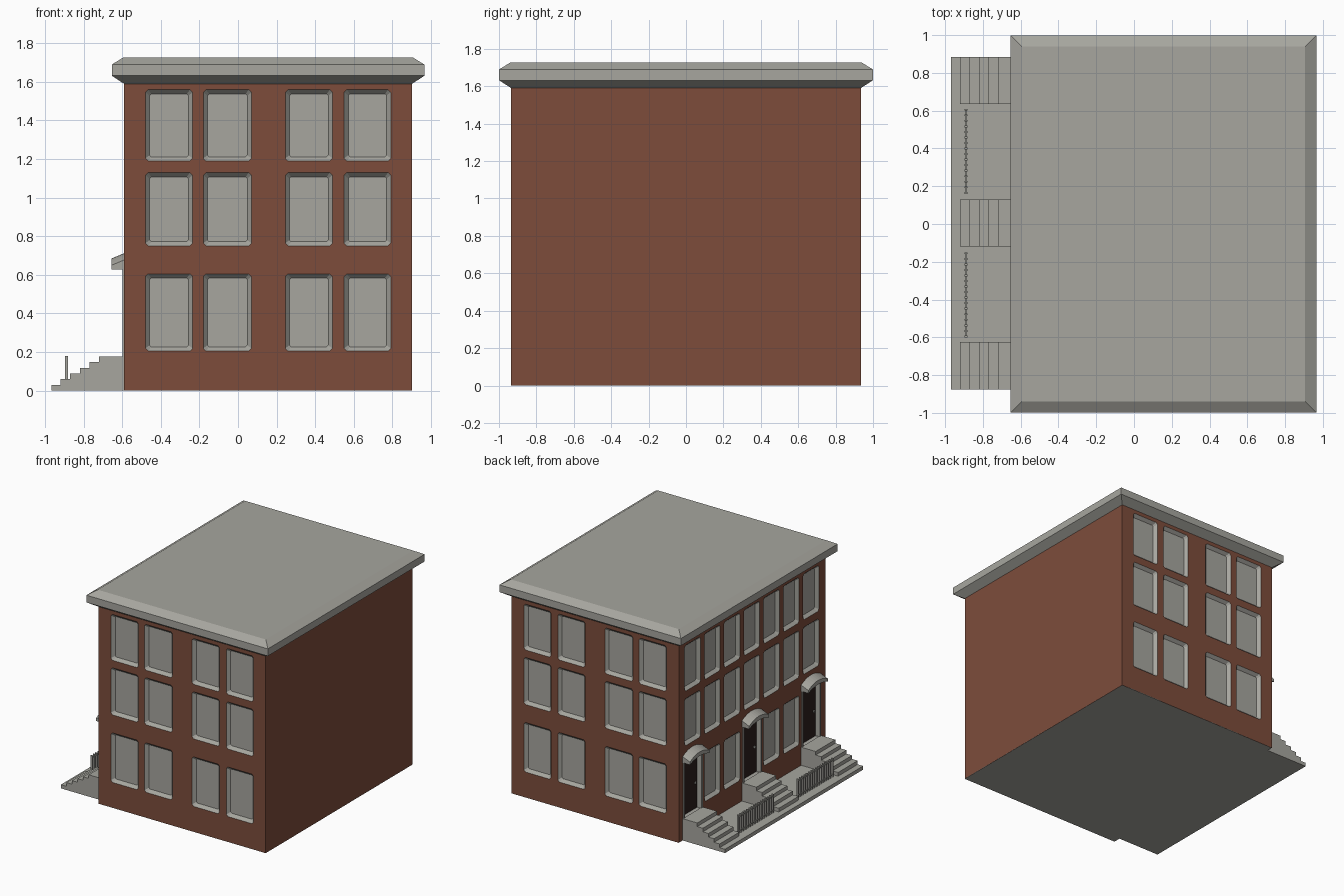
import bpy, bmesh
from mathutils import Vector

if "Cube" in bpy.data.objects:
    bpy.data.objects.remove(bpy.data.objects["Cube"])


def material(name, rgb):
    m = bpy.data.materials.new(name)
    m.diffuse_color = (*rgb, 1)
    m.use_nodes = True
    m.node_tree.nodes["Principled BSDF"].inputs["Base Color"].default_value = m.diffuse_color
    return m


BRICK = material("brick_brown", (0.205, 0.073, 0.044))
STONE = material("stone_grey", (0.385, 0.38, 0.345))
DOOR = material("door_dark", (0.024, 0.014, 0.012))

X0, X1, Y0, Y1, TOP = -0.59, 0.902, -0.935, 0.935, 1.59
ROWS = [(0.205, 0.605), (0.75, 1.13), (1.19, 1.56)]
DOORS_Y = [0.76, 0.005, -0.75]


def finish(bm, name, mats, recalc=True):
    if recalc:
        bmesh.ops.recalc_face_normals(bm, faces=bm.faces)
    me = bpy.data.meshes.new(name)
    bm.to_mesh(me)
    bm.free()
    for m in mats:
        me.materials.append(m)
    ob = bpy.data.objects.new(name, me)
    bpy.context.collection.objects.link(ob)
    return ob


def add_box(bm, a, b):
    mid = [(p + q) / 2 for p, q in zip(a, b)]
    vs = bmesh.ops.create_cube(bm, size=1)["verts"]
    for v in vs:
        v.co = Vector([m + c * (q - p) for m, c, p, q in zip(mid, v.co, a, b)])


def loft(bm, rings):
    # skin a list of equal closed rings and cap both ends
    vr = [[bm.verts.new(p) for p in r] for r in rings]
    n = len(vr[0])
    for a, b in zip(vr, vr[1:]):
        for i in range(n):
            bm.faces.new((a[i], a[(i + 1) % n], b[(i + 1) % n], b[i]))
    bm.faces.new(vr[0])
    bm.faces.new(vr[-1])


def wall(name, place, outward, u_range, openings):
    """Wall with recessed openings (u0, u1, v0, v1, inset, depth, chamfer, pane material)."""
    bm = bmesh.new()
    out = Vector(outward)

    def face(pts, mat):
        f = bm.faces.new([bm.verts.new(place(*p)) for p in pts])
        f.normal_update()
        if f.normal.dot(out) < 0:
            f.normal_flip()
        f.material_index = mat

    us = sorted({*u_range, *(u for o in openings for u in o[:2])})
    vs = sorted({0, TOP, *(v for o in openings for v in o[2:4])})
    for a, b in zip(us, us[1:]):
        for c, d in zip(vs, vs[1:]):
            u, v = (a + b) / 2, (c + d) / 2
            if not any(o[0] < u < o[1] and o[2] < v < o[3] for o in openings):
                face([(a, c, 0), (b, c, 0), (b, d, 0), (a, d, 0)], 0)

    def octagon(a, b, c, d, k, depth):
        return [(a + k, c, depth), (b - k, c, depth), (b, c + k, depth), (b, d - k, depth),
                (b - k, d, depth), (a + k, d, depth), (a, d - k, depth), (a, c + k, depth)]

    for a, b, c, d, ins, dep, k, pane in openings:
        outer = octagon(a, b, c, d, k, 0)
        inner = octagon(a + ins, b - ins, c + ins, d - ins, k * 0.6, dep)
        for i in range(8):
            j = (i + 1) % 8
            face([outer[i], outer[j], inner[j], inner[i]], 1)
        face(inner, pane)
        for corner, i, j in (((a, c, 0), 7, 0), ((b, c, 0), 1, 2),
                             ((b, d, 0), 3, 4), ((a, d, 0), 5, 6)):
            face([corner, outer[i], outer[j]], 0)
    bmesh.ops.remove_doubles(bm, verts=bm.verts, dist=1e-5)
    return finish(bm, name, [BRICK, STONE, DOOR], False)


def window(a, b, row):
    return (a, b, *row, 0.022, 0.025, 0.014, 1)


# Walls
end_windows = [window(a, b, r) for r in ROWS
               for a, b in ((-0.48, -0.235), (-0.18, 0.07), (0.245, 0.49), (0.55, 0.792))]
wall("front_wall", lambda u, v, d: (u, Y0 + d, v), (0, -1, 0), (X0, X1), end_windows)
wall("back_wall", lambda u, v, d: (u, Y1 - d, v), (0, 1, 0), (X0, X1), end_windows)
wall("side_wall", lambda u, v, d: (X1 - d, u, v), (1, 0, 0), (Y0, Y1), [])
street = []
for i in range(7):
    y = 0.76 - i * 0.2517
    for n, r in enumerate(ROWS):
        if n or i % 3:
            street.append(window(y - 0.1, y + 0.1, r))
for y in DOORS_Y:
    street.append((y - 0.105, y + 0.105, 0.17, 0.63, 0.004, 0.03, 0.003, 2))
wall("street_wall", lambda u, v, d: (X0 + d, u, v), (-1, 0, 0), (Y0, Y1), street)

# Foundation plate under the walls
bm = bmesh.new()
add_box(bm, (X0, Y0, 0), (X1, Y1, 0.004))
finish(bm, "foundation", [STONE])

# Flared cornice and roof
bm = bmesh.new()
loft(bm, [[(X0 - o, Y0 - o, z), (X1 + o, Y0 - o, z), (X1 + o, Y1 + o, z), (X0 - o, Y1 + o, z)]
          for o, z in ((0, TOP), (0.064, 1.632), (0.064, 1.69), (0.004, 1.727))])
finish(bm, "cornice_roof", [STONE])

# Pavement slab along the street side
bm = bmesh.new()
add_box(bm, (-0.968, -0.875, 0), (X0, 0.885, 0.03))
finish(bm, "pavement", [STONE])

for n, y in enumerate(DOORS_Y):
    # Stepped stoop
    prof = [(X0, 0.0), (-0.92, 0.0)]
    for i in range(5):
        x, z = -0.92 + 0.05 * i, 0.06 + 0.029 * i
        prof += [(x, z), (x + 0.05, z) if i < 4 else (X0, z)]
    bm = bmesh.new()
    loft(bm, [[(x, y + s, z) for x, z in prof] for s in (-0.125, 0.125)])
    finish(bm, f"stoop_{n}", [STONE])

    # Arched door hood
    bm = bmesh.new()
    rings = []
    for i in range(11):
        t = -1 + i / 5
        h = 1 - t * t
        low, high = 0.627 + 0.025 * h, 0.65 + 0.035 * h
        rings.append([(X0, y + 0.125 * t, low), (-0.655, y + 0.125 * t, low),
                      (-0.655, y + 0.125 * t, high), (X0, y + 0.125 * t, high + 0.027)])
    loft(bm, rings)
    finish(bm, f"door_hood_{n}", [STONE])

    # Door jambs and knob
    bm = bmesh.new()
    for s in (-0.112, 0.112):
        add_box(bm, (X0 - 0.008, y + s - 0.008, 0.17), (X0, y + s + 0.008, 0.635))
    add_box(bm, (X0 + 0.018, y - 0.08, 0.375), (X0 + 0.03, y - 0.068, 0.39))
    finish(bm, f"door_jambs_{n}", [STONE])

# Railings between the stoops
for n, (a, b) in enumerate(((0.16, 0.61), (-0.6, -0.15))):
    bm = bmesh.new()
    add_box(bm, (-0.894, a, 0.16), (-0.884, b, 0.17))
    add_box(bm, (-0.894, a, 0.045), (-0.884, b, 0.053))
    for i in range(16):
        y = a + 0.005 + (b - a - 0.01) * i / 15
        add_box(bm, (-0.897, y - 0.005, 0.03), (-0.881, y + 0.005, 0.18))
    finish(bm, f"railing_{n}", [STONE])
